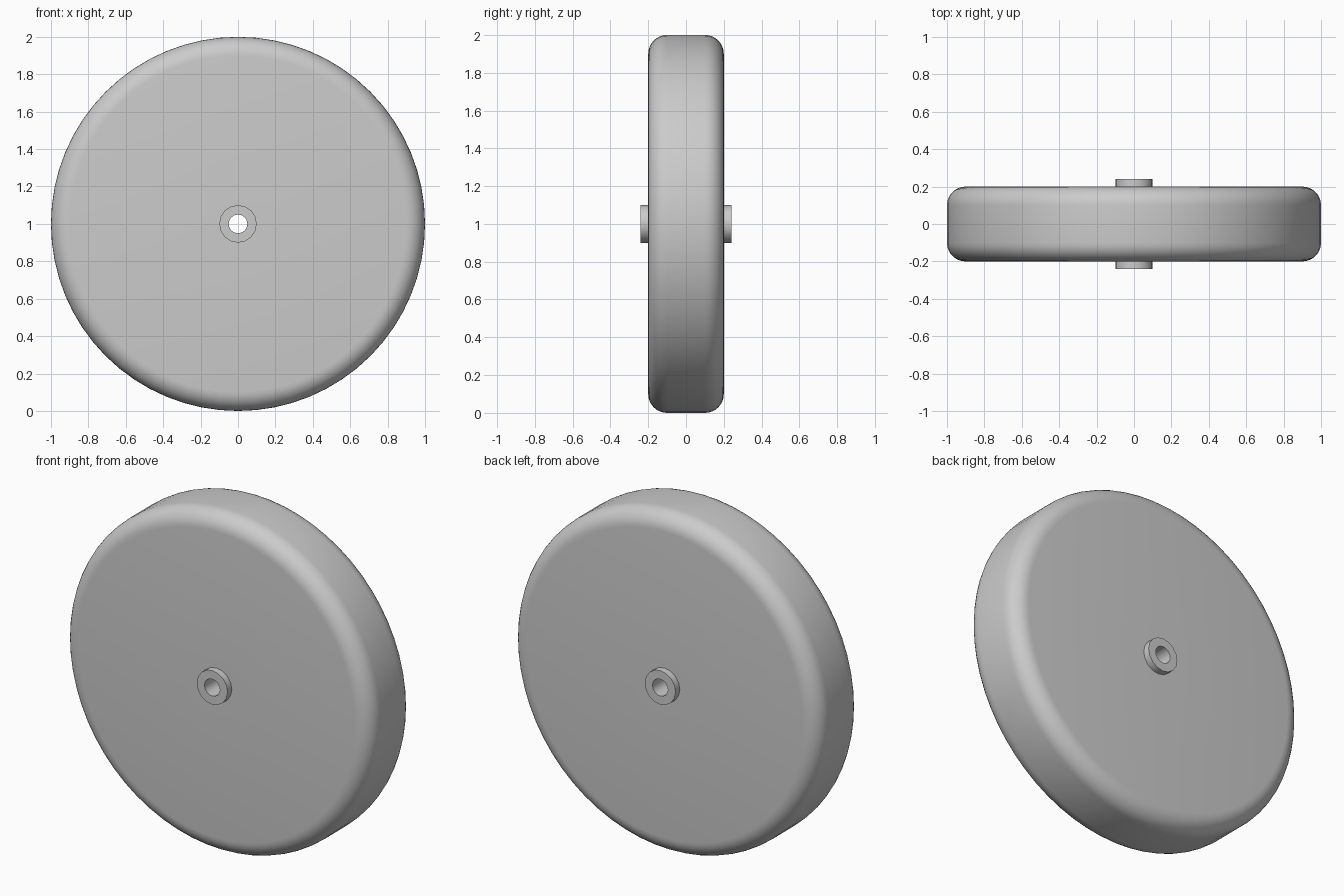
import bpy, bmesh, math

if "Cube" in bpy.data.objects:
    bpy.data.objects.remove(bpy.data.objects["Cube"], do_unlink=True)

grey = bpy.data.materials.new("plain grey")
grey.use_nodes = True
colour = (0.6, 0.6, 0.6, 1)
grey.diffuse_color = colour
grey.node_tree.nodes["Principled BSDF"].inputs["Base Color"].default_value = colour


def lathe(name, profile, sides):
    """Spin a closed (radius, y) profile around the axle."""
    bm = bmesh.new()
    rings = []
    for i in range(sides):
        a = 2 * math.pi * i / sides
        rings.append([bm.verts.new((r * math.sin(a), y, r * math.cos(a)))
                      for r, y in profile])
    n = len(profile)
    for i in range(sides):
        here, there = rings[i], rings[(i + 1) % sides]
        for j in range(n):
            k = (j + 1) % n
            bm.faces.new((here[j], here[k], there[k], there[j]))
    bmesh.ops.recalc_face_normals(bm, faces=bm.faces)
    mesh = bpy.data.meshes.new(name)
    bm.to_mesh(mesh)
    bm.free()
    obj = bpy.data.objects.new(name, mesh)
    bpy.context.collection.objects.link(obj)
    mesh.materials.append(grey)
    obj.location.z = 1
    bpy.ops.object.select_all(action="DESELECT")
    obj.select_set(True)
    bpy.context.view_layer.objects.active = obj
    bpy.ops.object.shade_smooth_by_angle(angle=math.radians(25))
    return obj


# Wheel body with rounded rims
radius, half_width, fillet, steps = 1.0, 0.2, 0.1, 8
arc = []
for s in range(steps + 1):
    a = math.pi / 2 * s / steps
    arc.append((radius - fillet + fillet * math.sin(a),
                half_width - fillet + fillet * math.cos(a)))
front_arc = [(r, -y) for r, y in reversed(arc)]
lathe("wheel", [(0.08, half_width)] + arc + front_arc + [(0.08, -half_width)], 64)

# Hub tube with the axle hole through it
lathe("hub", [(0.05, 0.24), (0.1, 0.24), (0.1, -0.24), (0.05, -0.24)], 16)
